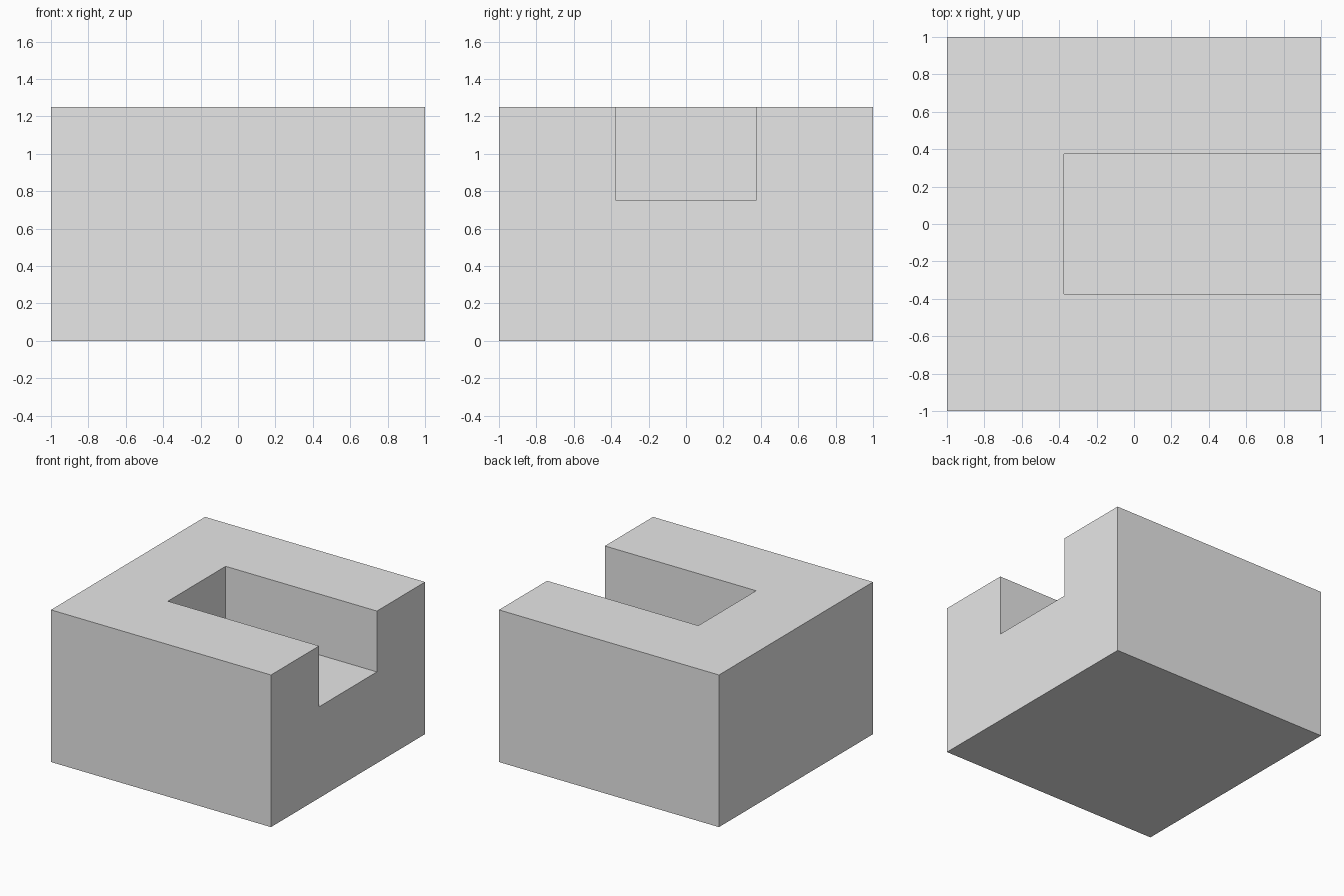
import bpy

default_cube = bpy.data.objects.get("Cube")
if default_cube:
    bpy.data.objects.remove(default_cube, do_unlink=True)

HEIGHT = 1.25
SLOT_FLOOR = 0.75
SLOT_HALF = 0.375
OVERCUT = 0.25  # how far the cutter pokes past the open sides


def box(name, low, high):
    """Axis-aligned box between two corners."""
    centre = [(a + b) / 2 for a, b in zip(low, high)]
    bpy.ops.mesh.primitive_cube_add(size=1, location=centre)
    obj = bpy.context.object
    obj.name = name
    obj.scale = [b - a for a, b in zip(low, high)]
    bpy.ops.object.transform_apply(location=True, rotation=False, scale=True)
    return obj


# Plain grey material
grey = bpy.data.materials.new("light grey")
grey.use_nodes = True
colour = (0.8, 0.8, 0.8, 1)
grey.diffuse_color = colour
grey.node_tree.nodes["Principled BSDF"].inputs["Base Color"].default_value = colour

# Solid block
block = box("slotted_block", (-1, -1, 0), (1, 1, HEIGHT))
block.data.materials.append(grey)

# Slot open at the top and on the left (+x) side
cutter = box("slot_cutter", (-SLOT_HALF, -SLOT_HALF, SLOT_FLOOR),
             (1 + OVERCUT, SLOT_HALF, HEIGHT + OVERCUT))
cutter.data.materials.append(grey)
cutter.hide_render = True

cut = block.modifiers.new("slot", 'BOOLEAN')
cut.operation = 'DIFFERENCE'
cut.solver = 'EXACT'
cut.object = cutter

# Bake the cut and discard the cutter
bpy.ops.object.select_all(action='DESELECT')
block.select_set(True)
bpy.context.view_layer.objects.active = block
bpy.ops.object.modifier_apply(modifier=cut.name)
bpy.data.objects.remove(cutter, do_unlink=True)
bpy.ops.object.shade_flat()
